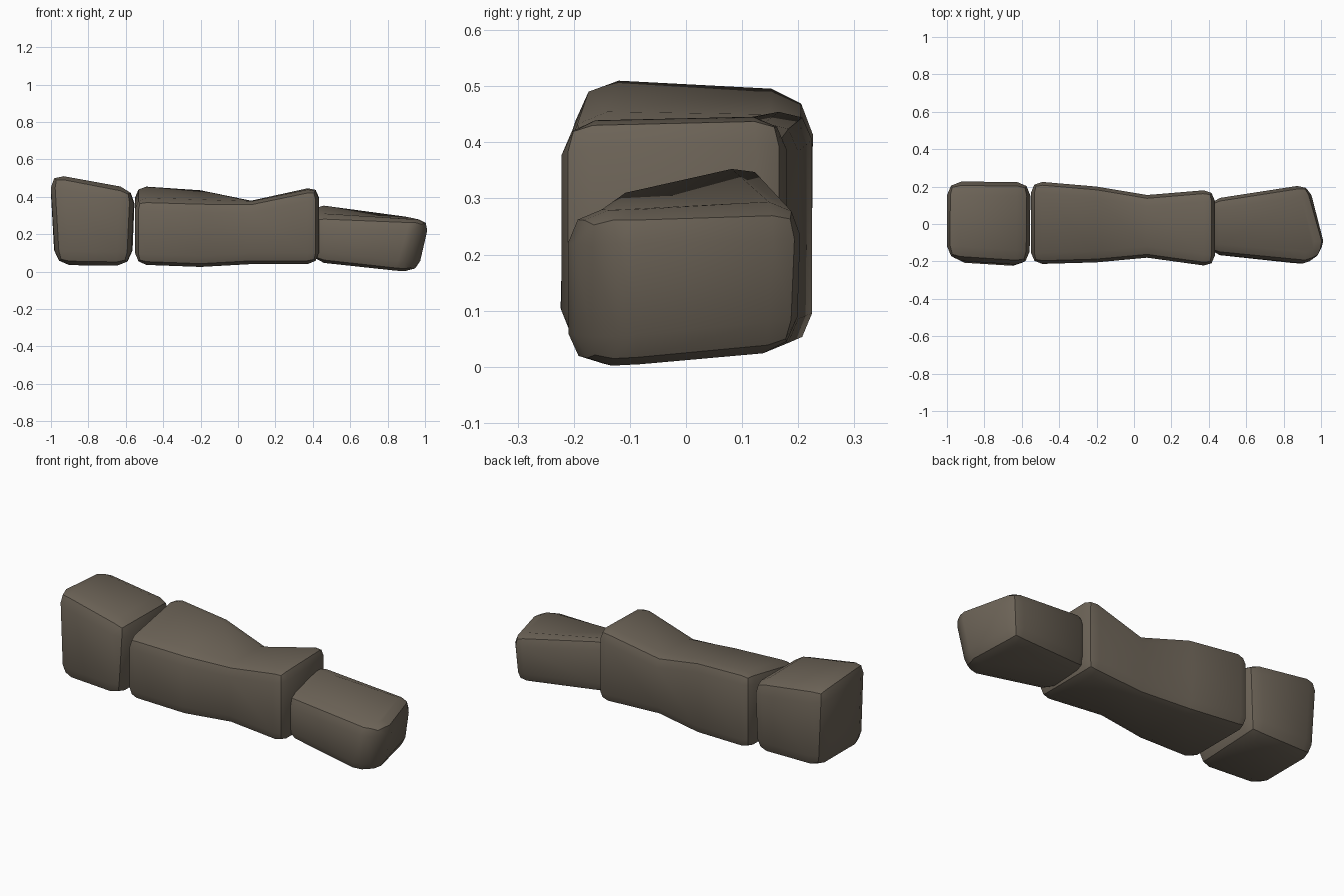
import bpy, bmesh

if "Cube" in bpy.data.objects:
    bpy.data.objects.remove(bpy.data.objects["Cube"])

stone = bpy.data.materials.new("stone")
stone.diffuse_color = (0.15, 0.125, 0.095, 1)
stone.use_nodes = True
stone.node_tree.nodes["Principled BSDF"].inputs["Base Color"].default_value = stone.diffuse_color


def block(name, rings, width, chip=0):
    """Loft four-cornered rings along x, cap the ends, then round the hard edges.
    chip: size of a broken-off front corner at the last ring."""
    bm = bmesh.new()
    loops = [[bm.verts.new(p) for p in r] for r in rings]
    for a, b in zip(loops, loops[1:]):
        for i in range(4):
            j = (i + 1) % 4
            bm.faces.new((a[i], a[j], b[j], b[i]))
    bm.faces.new(loops[0])
    bm.faces.new(loops[-1])
    bmesh.ops.recalc_face_normals(bm, faces=bm.faces)
    if chip:
        edge = bm.edges.get((loops[-1][0], loops[-1][3]))
        bmesh.ops.bevel(bm, geom=[edge], offset=chip, segments=2, profile=0.5, affect='EDGES')
    mesh = bpy.data.meshes.new(name)
    bm.to_mesh(mesh)
    bm.free()
    ob = bpy.data.objects.new(name, mesh)
    bpy.context.collection.objects.link(ob)
    mesh.materials.append(stone)
    bev = ob.modifiers.new("worn edges", 'BEVEL')
    bev.width, bev.segments = width, 2
    bev.limit_method, bev.angle_limit = 'ANGLE', 1.0
    bpy.ops.object.select_all(action='DESELECT')
    ob.select_set(True)
    bpy.context.view_layer.objects.active = ob
    bpy.ops.object.modifier_apply(modifier=bev.name)
    bpy.ops.object.shade_smooth_by_angle(angle=0.62)
    return ob


# corners per ring: front bottom, back bottom, back top, front top
# tall end block
block("left_stone", [
    [(-.975, -.205, .035), (-.98, .22, .04), (-1.005, .228, .5), (-1.005, -.19, .53)],
    [(-.575, -.23, .028), (-.565, .225, .04), (-.55, .225, .44), (-.555, -.22, .44)],
], .075)


# long waisted block
def ring(x, front, back, bottom, top_front, top_back):
    return [(x, front, bottom), (x, back, bottom), (x, back, top_back), (x, front, top_front)]


block("middle_stone", [
    ring(-.55, -.215, .23, .038, .385, .47),
    ring(-.2, -.205, .2, .025, .375, .445),
    ring(.07, -.18, .155, .04, .375, .38),
    ring(.432, -.23, .185, .04, .45, .46),
], .06)

# low end block: tucked into the middle one, slanted end with a chipped corner
block("right_stone", [
    [(.40, -.16, .05), (.40, .13, .065), (.40, .13, .38), (.40, -.16, .295)],
    [(.98, -.225, -.015), (.92, .205, .025), (.935, .215, .285), (1.065, -.225, .275)],
], .06, chip=.14)
